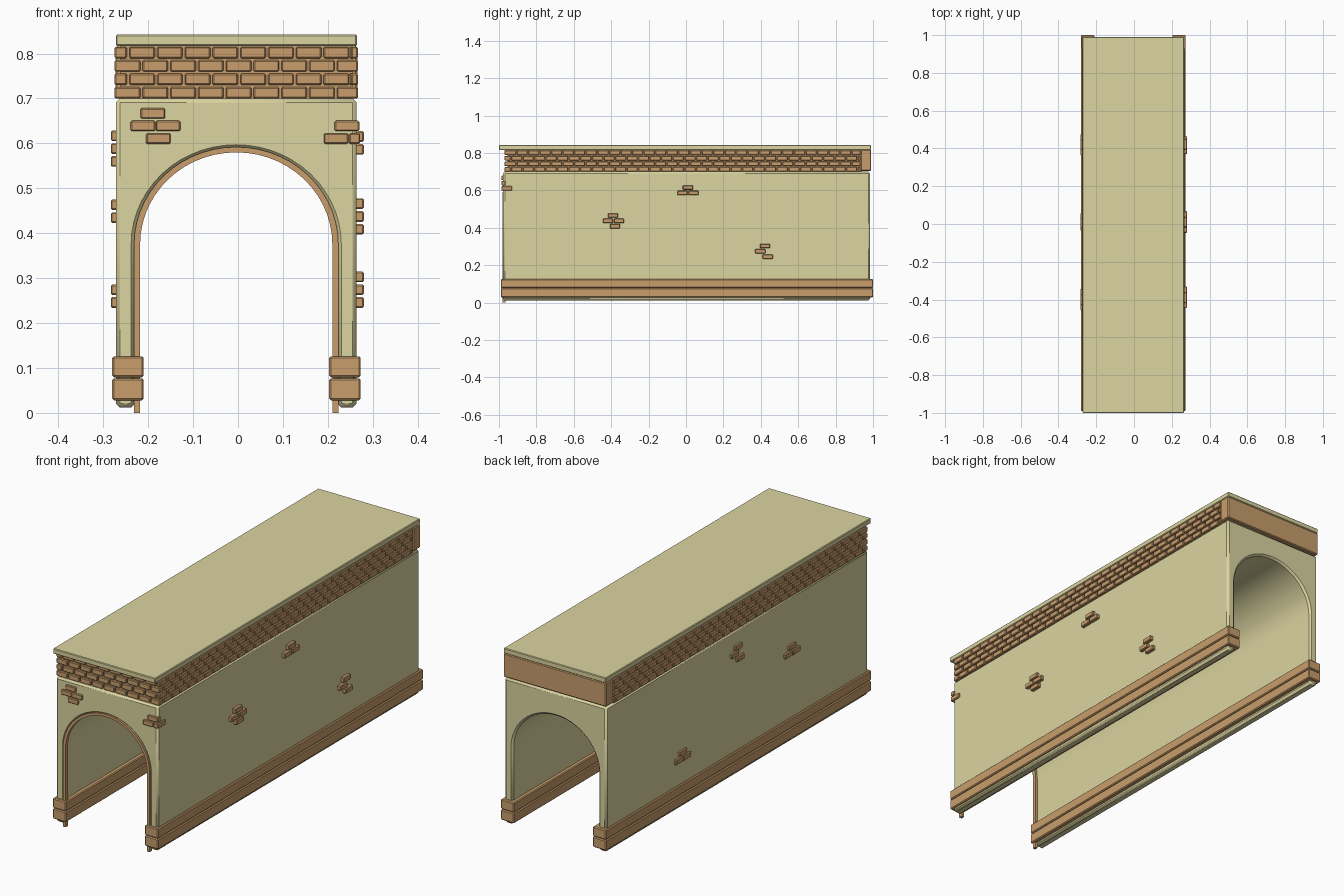
import bpy, bmesh, math
from mathutils import Matrix, Vector

if "Cube" in bpy.data.objects:
    bpy.data.objects.remove(bpy.data.objects["Cube"])


def material(name, rgb):
    m = bpy.data.materials.new(name)
    m.diffuse_color = (*rgb, 1)
    m.use_nodes = True
    m.node_tree.nodes["Principled BSDF"].inputs["Base Color"].default_value = m.diffuse_color
    return m


CREAM = material("cream_plaster", (0.71, 0.66, 0.35))
BROWN = material("brown_brick", (0.58, 0.34, 0.15))
CX = -0.004  # centre line of the tunnel


def finish(bm, name, mat, bevel=0.0, smooth=False):
    bmesh.ops.recalc_face_normals(bm, faces=bm.faces)
    me = bpy.data.meshes.new(name)
    bm.to_mesh(me)
    bm.free()
    me.materials.append(mat)
    ob = bpy.data.objects.new(name, me)
    bpy.context.collection.objects.link(ob)
    if smooth:
        bpy.context.view_layer.objects.active = ob
        ob.select_set(True)
        bpy.ops.object.shade_smooth_by_angle(angle=math.radians(30))
        ob.select_set(False)
    if bevel:
        b = ob.modifiers.new("Bevel", 'BEVEL')
        b.width = bevel
        b.segments = 1
        b.limit_method = 'ANGLE'
        b.angle_limit = math.radians(40)
    return ob


def boxes(name, spans, mat, bevel):
    """One object from (x0, x1, y0, y1, z0, z1) boxes."""
    bm = bmesh.new()
    for x0, x1, y0, y1, z0, z1 in spans:
        c = Vector((x0 + x1, y0 + y1, z0 + z1)) / 2
        s = Matrix.Diagonal((x1 - x0, y1 - y0, z1 - z0, 1))
        bmesh.ops.create_cube(bm, size=1, matrix=Matrix.Translation(c) @ s)
    return finish(bm, name, mat, bevel)


def arch(r, rise, spring, bottom, n=28):
    pts = [(CX - r, bottom)]
    for i in range(n + 1):
        a = math.pi * (1 - i / n)
        pts.append((CX + r * math.cos(a), spring + rise * math.sin(a)))
    return pts + [(CX + r, bottom)]


def extrude_profile(name, pts, y0, y1, mat, bevel=0.0):
    bm = bmesh.new()
    f = bm.faces.new([bm.verts.new((x, y0, z)) for x, z in pts])
    ext = bmesh.ops.extrude_face_region(bm, geom=[f])["geom"]
    verts = [v for v in ext if isinstance(v, bmesh.types.BMVert)]
    bmesh.ops.translate(bm, verts=verts, vec=(0, y1 - y0, 0))
    return finish(bm, name, mat, bevel, smooth=True)


# Tunnel body with arched opening
outer = [(0.264, 0.012), (0.264, 0.70), (-0.272, 0.70), (-0.272, 0.012)]
extrude_profile("tunnel_body", arch(0.225, 0.213, 0.375, 0.012) + outer,
                -0.978, 0.985, CREAM, 0.009)

# Trim around the front arch
extrude_profile("arch_trim",
                arch(0.214, 0.205, 0.375, 0) + arch(0.2275, 0.217, 0.375, 0)[::-1],
                -0.982, -0.964, BROWN)

# Cornice slab on top
boxes("roof_slab", [(-0.272, 0.265, -1.0, 0.99, 0.817, 0.842)], CREAM, 0.003)

# Base courses, two per side
boxes("base_courses",
      [(x, x + 0.07, -0.99, 1.0, z, z + h)
       for x in (-0.28, 0.203) for z, h in ((0.028, 0.049), (0.079, 0.047))],
      BROWN, 0.004)

# Core behind the brick frieze and plain block at the back
boxes("frieze_core", [(-0.263, 0.255, -0.955, 0.94, 0.69, 0.82)], BROWN, 0)
boxes("frieze_back_block", [(-0.273, 0.266, 0.935, 0.99, 0.705, 0.817)], BROWN, 0.004)


def course(a, b, first, pitch=0.0618, gap=0.005):
    """Brick intervals from a to b, starting with a brick of given length."""
    out, s, e = [], a, a + first
    while s < b - 0.006:
        out.append((s, min(e, b)))
        s, e = e + gap, e + pitch
    return out


# Frieze bricks on the front and both sides
frieze = []
for row in range(4):
    z0 = 0.700 + row * 0.0298
    z1 = z0 + 0.0255
    half = row % 2
    frieze += [(s, e, -0.970, -0.950, z0, z1)
               for s, e in course(-0.275, 0.267, 0.028 if half else 0.0575)]
    for s, e in course(-0.967, 0.932, 0.0575 if half else 0.028):
        frieze += [(0.247, 0.267, s, e, z0, z1), (-0.275, -0.255, s, e, z0, z1)]
boxes("frieze_bricks", frieze, BROWN, 0.003)

# Loose exposed bricks: offsets are (along, row) from a cluster's lower middle
L, H, DZ = 0.055, 0.0235, 0.0285
PLUS = [(-0.01, 2), (-0.037, 1), (0.022, 1), (0.0, 0)]
STEP = [(-0.005, 2), (-0.03, 1), (0.01, 0)]
PAIR = [(0.0, 1), (-0.029, 0), (0.03, 0)]


def cluster_spans(x0, x1, y, z, pattern, flip=1):
    return [(x0, x1, y + flip * d - L / 2, y + flip * d + L / 2,
             z + r * DZ, z + r * DZ + H) for d, r in pattern]


boxes("right_wall_bricks",
      cluster_spans(0.255, 0.280, -0.38, 0.397, PLUS)
      + cluster_spans(0.255, 0.280, 0.01, 0.575, PAIR)
      + cluster_spans(0.255, 0.280, 0.427, 0.234, STEP), BROWN, 0.003)
boxes("left_wall_bricks",
      cluster_spans(-0.283, -0.262, -0.40, 0.423, PAIR, -1)
      + cluster_spans(-0.283, -0.262, 0.0, 0.548, STEP, -1)
      + cluster_spans(-0.283, -0.262, 0.42, 0.234, PAIR, -1), BROWN, 0.003)

front = [(-0.217, 0.655), (-0.239, 0.627), (-0.183, 0.627), (-0.205, 0.599),
         (0.215, 0.627), (0.191, 0.599)]
boxes("front_wall_bricks",
      [(x, x + L, -0.987, -0.965, z, z + H) for x, z in front]
      + [(0.247, 0.272, -0.987, -0.93, 0.599, 0.6225)], BROWN, 0.003)
